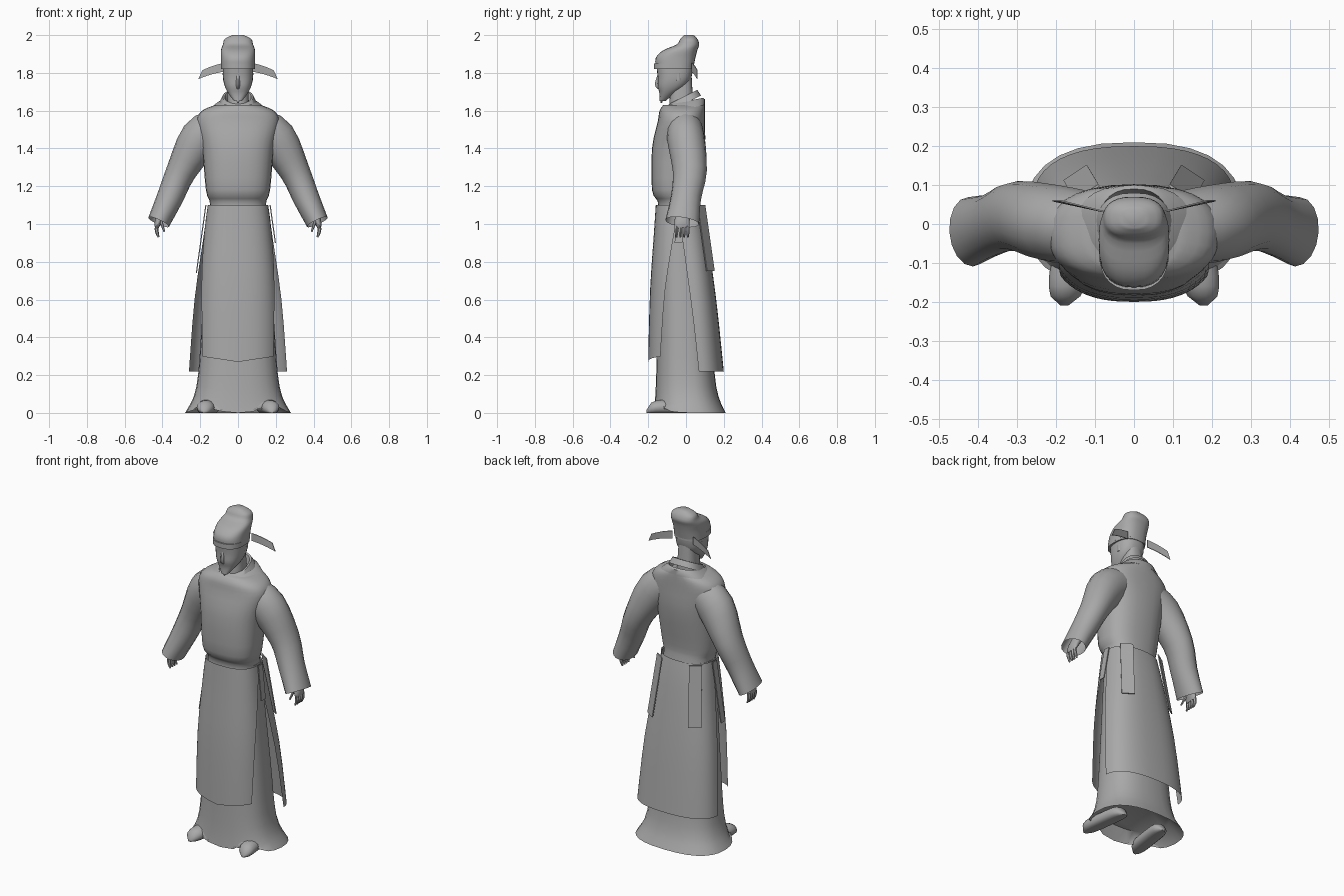
import bpy, bmesh, math
from mathutils import Vector

cube = bpy.data.objects.get("Cube")
if cube:
    bpy.data.objects.remove(cube)

grey = bpy.data.materials.new("plain_grey")
grey.use_nodes = True
shade = (.4, .4, .4, 1)
grey.diffuse_color = shade
grey.node_tree.nodes["Principled BSDF"].inputs["Base Color"].default_value = shade


def smooth_rows(rows, steps):
    """Pass a smooth curve through the key rows of a part."""
    rows = [Vector(row) for row in rows]
    result = []
    for i in range(len(rows) - 1):
        before, start, end, after = (rows[min(max(i + k, 0), len(rows) - 1)] for k in range(-1, 3))
        for step in range(steps):
            t = step / steps
            bend = (start - before) * t * (1 - t) ** 2 + (end - after) * t * t * (1 - t)
            ease = t * t * (3 - 2 * t)
            result.append(start.lerp(end, ease) + (bend + (end - start) * t * (1 - t) * (1 - 2 * t)) / 2)
    return result + [rows[-1]]


def skin(name, rings, closed=True, capped=True, outward=False):
    """Skin a list of point rings into one smooth object."""
    bm = bmesh.new()
    loops = [[bm.verts.new(point) for point in ring] for ring in rings]
    count = len(loops[0])
    for lower, upper in zip(loops, loops[1:]):
        for j in range(count if closed else count - 1):
            k = (j + 1) % count
            bm.faces.new((lower[j], lower[k], upper[k], upper[j]))
    if closed and capped:
        bm.faces.new(loops[0][::-1])
        bm.faces.new(loops[-1])
    if outward:
        bmesh.ops.recalc_face_normals(bm, faces=bm.faces)
    mesh = bpy.data.meshes.new(name)
    bm.to_mesh(mesh)
    bm.free()
    mesh.materials.append(grey)
    part = bpy.data.objects.new(name, mesh)
    bpy.context.collection.objects.link(part)
    bpy.ops.object.select_all(action='DESELECT')
    part.select_set(True)
    bpy.context.view_layer.objects.active = part
    bpy.ops.object.shade_smooth_by_angle(angle=math.radians(50))


def signed_power(value, power):
    return math.copysign(abs(value) ** power, value)


def oval(row, middle=0, span=180, tilt=0, closed=True, count=28):
    """Rounded ring, or an arc of one, from a row of height, half width, front and back."""
    height, width, front, back = row[:4]
    ring = []
    for i in range(count):
        turn = 2 * i / (count if closed else count - 1) - 1
        angle = math.radians(middle + span * turn)
        x = width * signed_power(math.cos(angle), .8)
        y = (front + back) / 2 + (back - front) / 2 * signed_power(math.sin(angle), .8)
        ring.append(Vector((x, y, height + tilt * y)))
    return ring


def body(name, rows, tilt=0, steps=3, capped=True):
    skin(name, [oval(row, tilt=tilt) for row in smooth_rows(rows, steps)], capped=capped)


def tube(name, path, side=1, count=16, steps=3, capped=True):
    """Tube along rows of x, y, z, flat radius and depth radius; side mirrors x."""
    rows, rings = smooth_rows(path, steps), []
    for i, row in enumerate(rows):
        before, after = rows[max(i - 1, 0)], rows[min(i + 1, len(rows) - 1)]
        along = Vector((after - before)[:3]).normalized()
        flat = along.cross(Vector((0, 1, 0))).normalized()
        deep = flat.cross(along)
        ring = []
        for k in range(count):
            angle = math.tau * k / count
            point = Vector(row[:3]) + flat * math.cos(angle) * row[3] + deep * math.sin(angle) * row[4]
            ring.append((point.x * side, point.y, point.z))
        rings.append(ring)
    skin(name, rings, capped=capped, outward=True)


def ribbon(name, top, bottom, across, side):
    """Thin flat strip hanging from top to bottom."""
    mirror = Vector((side, 1, 1))
    across = Vector(across)
    thick = across.cross(Vector((0, 0, 1))).normalized() * .003
    rings = []
    for end in (top, bottom):
        corners = (across + thick, thick - across, -across - thick, across - thick)
        rings.append([(Vector(end) + corner) * mirror for corner in corners])
    skin(name, rings, outward=True)


# Robe torso, bloused over the waist
body("robe_torso", [(1.06, .15, -.15, .08), (1.12, .15, -.15, .07), (1.18, .17, -.18, .07), (1.4, .19, -.18, .1),
                    (1.54, .22, -.15, .1), (1.6, .19, -.14, .1), (1.63, .12, -.12, .1)])

# Round outer collar and standing inner collar, both dipping at the front
body("outer_collar", [(1.61, .15, -.13, .1), (1.64, .11, -.12, .1), (1.65, .09, -.11, .09), (1.62, .08, -.1, .08)],
     tilt=.2, steps=1, capped=False)
body("inner_collar", [(1.64, .1, -.12, .08), (1.68, .08, -.09, .06), (1.68, .07, -.08, .05), (1.64, .06, -.07, .04)],
     tilt=.5, steps=1, capped=False)

# Long under robe with a flared hem lifted over the shoes, closed a little above the ground
robe = [oval(row) for row in smooth_rows(
    [(0, .28, -.17, .21), (.14, .22, -.16, .16), (.5, .19, -.15, .13), (1.1, .15, -.14, .07)], 4)]
for point in robe[0]:
    if point.y < 0:
        point.z += .06 * math.exp(-((abs(point.x) - .17) / .06) ** 2)
skin("under_robe", [oval((.08, .2, -.14, .16))] + robe)

# Front and back skirt panels, open along the sides; each row ends with its half angle
panels = {
    "front_panel": (-90, [(.3, .22, -.2, .16, 55), (.65, .21, -.19, .14, 64),
                          (.95, .18, -.17, .1, 82), (1.1, .16, -.16, .08, 95)]),
    "back_panel": (90, [(.22, .26, -.1, .2, 86), (.6, .23, -.11, .16, 90),
                        (.95, .18, -.14, .11, 92), (1.1, .16, -.16, .08, 92)])}
for name, (middle, rows) in panels.items():
    sheet = [oval(row, middle, row[4], closed=False, count=21) for row in smooth_rows(rows, 3)]
    if name == "front_panel":
        for point in sheet[0]:
            point.z -= .03 * (1 - abs(point.x) / .2)
    skin(name, sheet, closed=False)

# Neck, head, nose and beard
body("neck", [(1.6, .06, -.09, .04), (1.78, .05, -.08, .03)])
body("head", [(1.65, .02, -.14, -.11), (1.69, .05, -.14, -.06), (1.73, .07, -.15, 0),
              (1.78, .08, -.15, .03), (1.86, .08, -.16, .04)])
tube("nose", [(0, -.14, 1.79, .01, .01), (0, -.15, 1.74, .01, .015), (0, -.14, 1.72, .01, .01)], count=8)
tube("beard", [(0, -.13, 1.69, .02, .01), (0, -.13, 1.64, .004, .004)], count=8)

# Stepped cap: low dome in front, raised crown behind, with a band
body("cap", [(1.83, .09, -.16, .04), (1.88, .09, -.16, .05), (1.92, .09, -.12, .06), (1.95, .08, -.05, .07),
             (1.98, .07, -.03, .06), (2, .03, -.01, .04)])
body("cap_band", [(1.82, .09, -.17, .04), (1.85, .09, -.17, .04)])

for side, word in ((1, "left"), (-1, "right")):
    # Wide sleeve with an open cuff
    tube(word + "_sleeve", [(.1, -.01, 1.52, .1, .09), (.2, 0, 1.45, .11, .1), (.3, .02, 1.28, .08, .09),
                            (.36, 0, 1.14, .07, .08), (.42, -.02, 1.01, .06, .09)], side, capped=False)

    # Hand with four fingers and a thumb
    tube(word + "_palm", [(.37, 0, 1.12, .03, .03), (.42, -.02, 1.02, .02, .04), (.43, -.02, .98, .01, .04)], side)
    for finger in range(4):
        y = -.05 + finger * .02
        tube(f"{word}_finger_{finger}", [(.43, y, .99, .01, .01), (.43, y, .96, .01, .01),
                                         (.42, y, .93, .005, .005)], side, count=6)
    tube(word + "_thumb", [(.41, -.04, 1.02, .01, .01), (.39, -.06, .96, .005, .005)], side, count=6)

    # Small ear
    tube(word + "_ear", [(.076, -.04, 1.8, .005, .01), (.076, -.04, 1.76, .004, .01)], side, count=8)

    # Drooping cap wing
    wing = []
    for i in range(7):
        t = i / 6
        center = Vector((side * (.07 + .13 * t), .03 + .03 * t, 1.83 - .02 * t - .02 * t * t))
        up = Vector((-side * .01 * t, 0, .023))
        thick = Vector((0, .002, 0))
        wing.append([center - up - thick, center - up + thick, center + up + thick, center + up - thick])
    skin(word + "_cap_wing", wing, outward=True)

    # Ribbons hanging from the belt, behind and beside the hip; the left side one is shorter
    ribbon(word + "_back_ribbon", (.12, .08, 1.1), (.15, .13, .75), (.03, -.02, 0), side)
    drop = .2 if side > 0 else .36
    ribbon(word + "_side_ribbon", (.17, -.03, 1.1), (.17 + .14 * drop, -.04, 1.1 - drop), (0, .02, 0), side)

    # Shoe with rounded heel and broad toe
    shoe = []
    for i in range(13):
        t = i / 12
        y = .09 - .3 * t
        size = max(.2, (1 - abs(2 * t - 1) ** 5) ** .5)
        x = side * (.15 - .14 * y)
        angles = [math.tau * k / 14 for k in range(14)]
        shoe.append([(x + .05 * size * math.cos(a), y, max(0, size * (.03 + .04 * math.sin(a)))) for a in angles])
    skin(word + "_shoe", shoe, outward=True)
